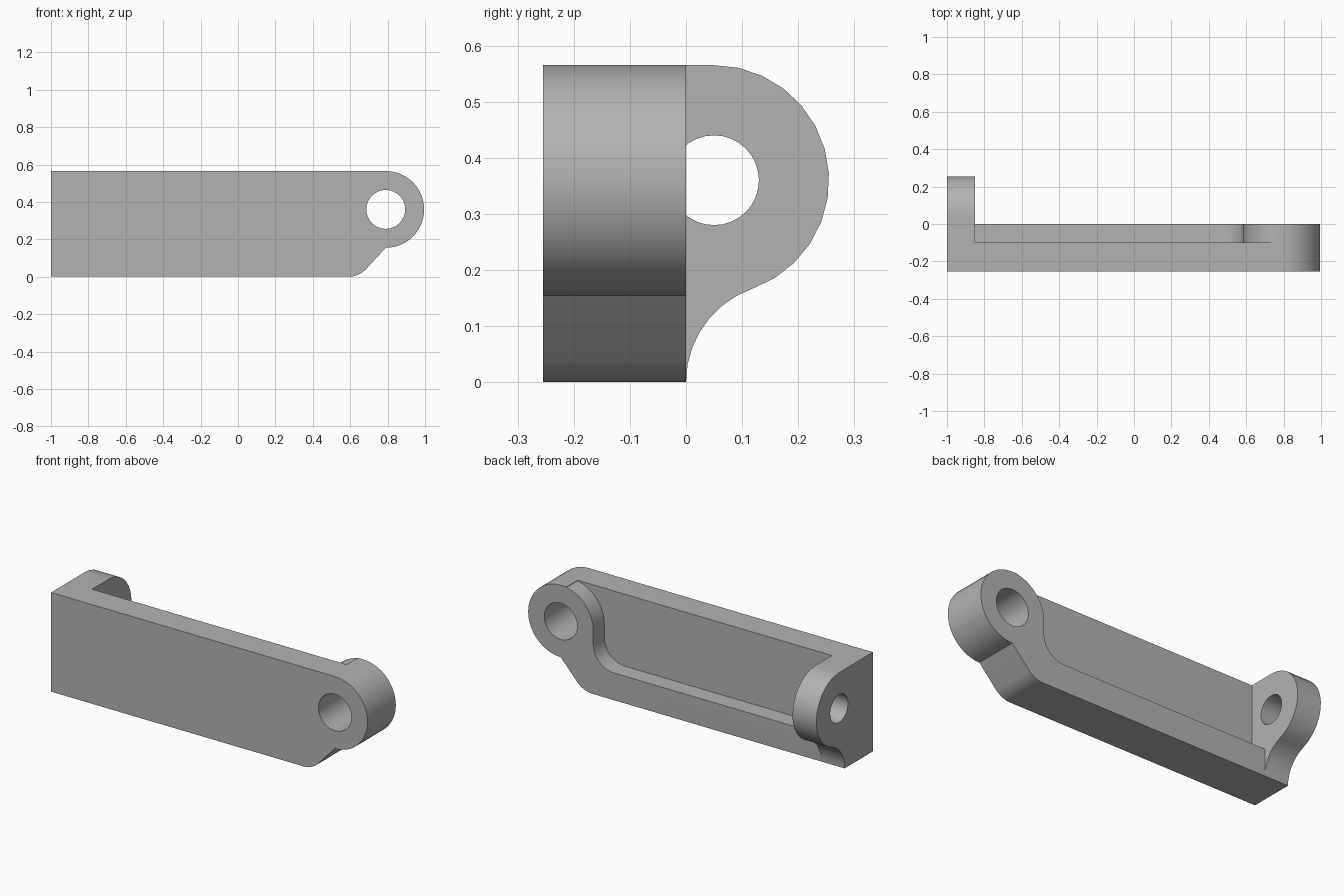
import bpy, bmesh
from math import cos, sin, radians
from mathutils import Vector

cube = bpy.data.objects.get("Cube")
if cube:
    bpy.data.objects.remove(cube, do_unlink=True)

grey = bpy.data.materials.new("plain grey")
grey.use_nodes = True
GREY = (0.45, 0.45, 0.45, 1)
grey.diffuse_color = GREY
grey.node_tree.nodes["Principled BSDF"].inputs["Base Color"].default_value = GREY

HEIGHT, FRONT, AXIS_Z, ROUND = 0.565, -0.255, 0.36, 0.205
FLANGE_X, BOSS_X, LUG_Y = -0.85, 0.79, 0.05
RIM_Z, POCKET_Y = 0.155, -0.10


def arc(cx, cz, r, start, end, steps):
    """Points along an arc, angles in degrees."""
    angles = [radians(start + (end - start) * i / steps) for i in range(steps + 1)]
    return [(cx + r * cos(a), cz + r * sin(a)) for a in angles]


def prism(name, profile, axis, low, high):
    """Extrude a closed profile along the x or y axis."""
    def place(p, d):
        return Vector((p[0], d, p[1])) if axis == "y" else Vector((d, p[0], p[1]))
    bm = bmesh.new()
    face = bm.faces.new([bm.verts.new(place(p, low)) for p in profile])
    made = bmesh.ops.extrude_face_region(bm, geom=[face])["geom"]
    shift = place((0, 0), high - low)
    bmesh.ops.translate(bm, vec=shift, verts=[g for g in made if isinstance(g, bmesh.types.BMVert)])
    bmesh.ops.recalc_face_normals(bm, faces=bm.faces)
    mesh = bpy.data.meshes.new(name)
    bm.to_mesh(mesh)
    bm.free()
    mesh.materials.append(grey)
    obj = bpy.data.objects.new(name, mesh)
    bpy.context.collection.objects.link(obj)
    return obj


def combine(target, tool, operation):
    """Apply a boolean and discard the tool."""
    mod = target.modifiers.new(operation.lower(), "BOOLEAN")
    mod.operation, mod.solver, mod.object = operation, "EXACT", tool
    bpy.context.view_layer.objects.active = target
    bpy.ops.object.modifier_apply(modifier=mod.name)
    bpy.data.objects.remove(tool, do_unlink=True)


# Long body with a rounded eye end and a chamfered lower corner
body = prism(
    "bracket_body",
    [(-1, 0)] + arc(0.59, 0.13, 0.13, -90, -45, 6)
    + arc(BOSS_X, AXIS_Z, ROUND, -90, 90, 32) + [(-1, HEIGHT)],
    "y", FRONT, 0)

# Rear pocket, open at the top, leaving a lower rim and a round boss
fillet = 0.13
pocket = prism(
    "pocket_cutter",
    [(FLANGE_X, RIM_Z)]
    + arc(BOSS_X - ROUND - fillet, RIM_Z + fillet, fillet, -90, 0, 12)
    + arc(BOSS_X, AXIS_Z, ROUND, 180, 100, 16)
    + [(BOSS_X - 0.035, 0.7), (FLANGE_X, 0.7)],
    "y", POCKET_Y, 0.1)
combine(body, pocket, "DIFFERENCE")

# End lug with a concave sweep down to the bottom edge
sweep = 0.1766
lug = prism(
    "end_lug",
    arc(sweep, 0, sweep, 180, 109.4, 7)
    + arc(LUG_Y, AXIS_Z, ROUND, -70.6, 90, 13) + [(0, HEIGHT)],
    "x", -1, FLANGE_X)
combine(body, lug, "UNION")

# Through holes in the boss and the lug
boss_hole = prism("boss_hole_cutter", arc(BOSS_X, AXIS_Z, 0.104, 0, 348.75, 31), "y", -0.4, 0.1)
combine(body, boss_hole, "DIFFERENCE")
lug_hole = prism("lug_hole_cutter", arc(LUG_Y, AXIS_Z, 0.08, 0, 348.75, 31), "x", -1.1, -0.8)
combine(body, lug_hole, "DIFFERENCE")

# Smooth the curved walls and keep the edges crisp
bpy.ops.object.select_all(action="DESELECT")
body.select_set(True)
bpy.context.view_layer.objects.active = body
bpy.ops.object.shade_smooth_by_angle(angle=radians(30))
